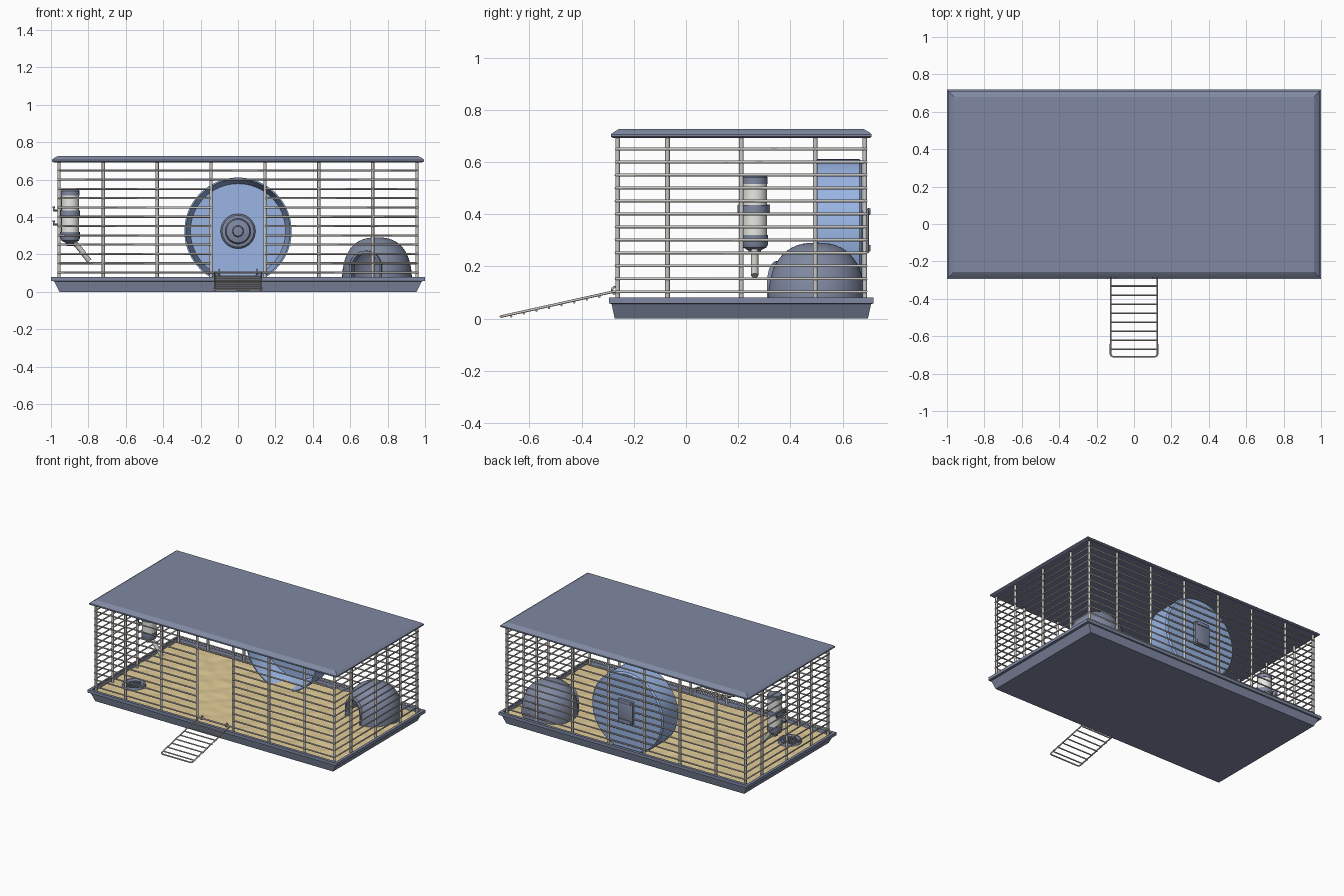
import bpy, bmesh, math, random
from mathutils import Matrix, Vector, noise

if "Cube" in bpy.data.objects:
    bpy.data.objects.remove(bpy.data.objects["Cube"])
random.seed(4)
CY = 0.212          # middle of the cage in depth
FLOOR = 0.06        # bedding height


def material(name, rgb):
    m = bpy.data.materials.new(name)
    m.use_nodes = True
    m.diffuse_color = (*rgb, 1)
    m.node_tree.nodes["Principled BSDF"].inputs["Base Color"].default_value = (*rgb, 1)
    return m


SLATE = material("slate_plastic", (0.215, 0.25, 0.36))
BLUE = material("blue_plastic", (0.32, 0.46, 0.77))
METAL = material("wire_metal", (0.60, 0.58, 0.55))
CLEAR = material("pale_bottle", (0.80, 0.80, 0.77))
STRAW = material("straw_bedding", (0.76, 0.60, 0.31))


def add(name, bm, mat, matrix=Matrix(), smooth=35):
    bmesh.ops.recalc_face_normals(bm, faces=bm.faces)
    me = bpy.data.meshes.new(name)
    bm.to_mesh(me)
    bm.free()
    return link(name, me, mat, matrix, smooth)


def link(name, me, mat, matrix=Matrix(), smooth=35):
    me.materials.clear()
    me.materials.append(mat)
    me.transform(matrix)
    me.shade_smooth()
    me.set_sharp_from_angle(angle=math.radians(smooth))
    ob = bpy.data.objects.new(name, me)
    bpy.context.collection.objects.link(ob)
    return ob


def rect_loft(name, rings, mat):
    """Stack of rectangles (half x, half y, z), capped at both ends."""
    bm = bmesh.new()
    loops = [[bm.verts.new((sx * hx, CY + sy * hy, z))
              for sx, sy in ((-1, -1), (1, -1), (1, 1), (-1, 1))] for hx, hy, z in rings]
    for a, b in zip(loops, loops[1:]):
        for i in range(4):
            j = (i + 1) % 4
            bm.faces.new((a[i], a[j], b[j], b[i]))
    bm.faces.new(loops[0])
    bm.faces.new(loops[-1])
    return add(name, bm, mat, smooth=20)


def lathe(name, profile, mat, matrix, steps=40):
    """Spin a (radius, height) profile about the local z axis."""
    bm = bmesh.new()
    vs = [bm.verts.new((r, 0, z)) for r, z in profile]
    es = [bm.edges.new(p) for p in zip(vs, vs[1:])]
    bmesh.ops.spin(bm, geom=vs + es, axis=(0, 0, 1), cent=(0, 0, 0),
                   angle=math.tau, steps=steps, use_duplicate=False)
    bmesh.ops.remove_doubles(bm, verts=bm.verts, dist=1e-5)
    return add(name, bm, mat, matrix)


def box(name, center, size, mat, bevel):
    bm = bmesh.new()
    bmesh.ops.create_cube(bm, size=1)
    bmesh.ops.scale(bm, vec=size, verts=bm.verts)
    bmesh.ops.bevel(bm, geom=bm.edges[:], offset=bevel, segments=2, affect='EDGES', profile=0.5)
    return add(name, bm, mat, Matrix.Translation(center))


def wires(name, paths, radius, mat, cyclic=False):
    """Round wires along several point lists, as one mesh."""
    cu = bpy.data.curves.new(name, 'CURVE')
    cu.dimensions = '3D'
    cu.bevel_depth = radius
    cu.bevel_resolution = 2
    cu.use_fill_caps = True
    for path in paths:
        sp = cu.splines.new('POLY')
        sp.points.add(len(path) - 1)
        for p, co in zip(sp.points, path):
            p.co = (*co, 1)
        sp.use_cyclic_u = cyclic
    tmp = bpy.data.objects.new(name + "_curve", cu)
    bpy.context.collection.objects.link(tmp)
    bpy.context.view_layer.update()
    me = bpy.data.meshes.new_from_object(tmp.evaluated_get(bpy.context.evaluated_depsgraph_get()))
    bpy.data.objects.remove(tmp)
    return link(name, me, mat, smooth=60)


# Tray, bedding and lid
rect_loft("tray", [(0.955, 0.485, 0), (0.983, 0.497, 0.056), (1, 0.507, 0.058), (1, 0.507, 0.08),
                   (0.98, 0.487, 0.08), (0.965, 0.475, 0.02)], SLATE)
rect_loft("lid", [(0.985, 0.492, 0.692), (0.994, 0.499, 0.697), (0.994, 0.499, 0.706),
                  (0.985, 0.49, 0.714), (0.962, 0.468, 0.727)], SLATE)
bm = bmesh.new()
bmesh.ops.create_grid(bm, x_segments=120, y_segments=60, size=1)
for v in bm.verts:
    v.co.x *= 0.974
    v.co.y = CY + v.co.y * 0.482
    v.co.z = FLOOR + 0.007 * noise.noise(v.co * 13)
add("bedding", bm, STRAW)

# Cage wires: posts, and rails that leave a doorway in the front
X, Y0, Y1, DOOR = 0.957, -0.262, 0.685, 0.144
post_x = [-X] + [-0.72 + 0.288 * i for i in range(6)] + [X]
posts = [(x, y) for x in post_x for y in (Y0, Y1)]
posts += [(s * X, CY + d) for s in (-1, 1) for d in (-0.283, 0, 0.283)]
wires("cage_posts", [[(x, y, 0.05), (x, y, 0.7)] for x, y in posts], 0.0088, METAL)
RX, RY0, RY1 = X + 0.006, Y0 - 0.006, Y1 + 0.006
closed, broken = [], []
for i in range(12):
    z = 0.103 + 0.0497 * i
    corners = [(RX, RY0, z), (RX, RY1, z), (-RX, RY1, z), (-RX, RY0, z)]
    if 0.12 < z < 0.57:
        broken.append([(DOOR, RY0, z)] + corners + [(-DOOR, RY0, z)])
    else:
        closed.append(corners)
wires("cage_rails", closed, 0.0055, METAL, cyclic=True)
wires("doorway_rails", broken, 0.0055, METAL)

# Lowered door that serves as a ramp
top, end = Vector((0, -0.275, 0.104)), Vector((0, -0.709, 0.008))


def on_ramp(x, t, drop=0.0):
    return top.lerp(end, t) + Vector((x, 0, -drop))


W = 0.125
wires("ramp_frame", [[on_ramp(-W, 0), on_ramp(-W, 0.97), on_ramp(-W + 0.004, 0.99),
                      on_ramp(-W + 0.013, 1), on_ramp(W - 0.013, 1), on_ramp(W - 0.004, 0.99),
                      on_ramp(W, 0.97), on_ramp(W, 0)]], 0.005, METAL, cyclic=True)
wires("ramp_rungs", [[on_ramp(-W, 0.02 + i / 9, 0.008), on_ramp(W, 0.02 + i / 9, 0.008)]
                     for i in range(1, 9)], 0.0045, METAL)
ring = [(0.012 * math.cos(a), 0.013 * math.sin(a)) for a in [math.tau * k / 10 for k in range(10)]]
wires("ramp_hinges", [[(x, RY0 - 0.004 + c, 0.108 + s) for c, s in ring] for x in (-0.1, 0.1)],
      0.004, METAL, cyclic=True)

# Exercise wheel with hub and rear bracket (local z points to the front)
wheel_at = Matrix.Translation((0, 0.675, 0.324)) @ Matrix.Rotation(math.pi / 2, 4, 'X')
lathe("exercise_wheel", [(0, 0), (0.277, 0), (0.287, 0.01), (0.287, 0.175), (0.279, 0.175),
                         (0.254, 0.02), (0, 0.02)], BLUE, wheel_at, 64)
lathe("wheel_hub", [(0.093, 0.018), (0.093, 0.032), (0.085, 0.04), (0.068, 0.043), (0.062, 0.062),
                    (0.03, 0.068), (0.026, 0.08), (0, 0.082)], SLATE, wheel_at)
box("wheel_bracket", (0, 0.688, 0.335), (0.12, 0.026, 0.17), SLATE, 0.006)
for z in (0.27, 0.41):
    box("bracket_hook", (0, 0.7, z), (0.1, 0.014, 0.026), SLATE, 0.004)

# Domed house with an arched doorway, turned a little to one side
house_at = Matrix.Translation((0.743, 0.5, 0)) @ Matrix.Rotation(math.radians(-22), 4, 'Z')
BASE = FLOOR - 0.015


def dome(radius, peak):
    """Quarter of a rounded, steep-sided dome outline, from rim to crown."""
    arc = [math.pi / 2 * k / 14 for k in range(14)]
    return [(radius * math.cos(a) ** 0.8, BASE + (peak - BASE) * math.sin(a) ** 0.8)
            for a in arc] + [(0, peak)]


shell = dome(0.187, 0.291)
house = lathe("house_dome", shell + dome(0.175, 0.279)[::-1] + shell[:1], SLATE, house_at, 48)


def arch(half, peak):
    base = peak - half
    pts = [(half * math.cos(math.pi * k / 16), base + half * math.sin(math.pi * k / 16))
           for k in range(17)]
    return [(half, FLOOR - 0.02)] + pts + [(-half, FLOOR - 0.02)]


def prism(name, outline, y0, y1):
    bm = bmesh.new()
    face = bm.faces.new([bm.verts.new((x, y0, z)) for x, z in outline])
    ext = bmesh.ops.extrude_face_region(bm, geom=[face])["geom"]
    bmesh.ops.translate(bm, vec=(0, y1 - y0, 0),
                        verts=[g for g in ext if isinstance(g, bmesh.types.BMVert)])
    return add(name, bm, SLATE, house_at)


cutter = prism("doorway_cutter", arch(0.08, 0.208), -0.3, -0.02)
cut = house.modifiers.new("doorway", 'BOOLEAN')
cut.operation, cut.object, cut.solver = 'DIFFERENCE', cutter, 'EXACT'
bpy.context.view_layer.update()
house.data = bpy.data.meshes.new_from_object(
    house.evaluated_get(bpy.context.evaluated_depsgraph_get()))
house.modifiers.clear()
bpy.data.objects.remove(cutter)
prism("house_porch", arch(0.092, 0.22) + arch(0.08, 0.208)[::-1], -0.168, -0.12)

# Water bottle, clamp and drinking spout
bottle_at = Matrix.Translation((-0.897, 0.263, 0))
lathe("bottle_cap", [(0, 0.545), (0.046, 0.545), (0.05, 0.54), (0.05, 0.515), (0, 0.515)],
      SLATE, bottle_at)
lathe("bottle_body", [(0, 0.517), (0.048, 0.517), (0.048, 0.315), (0, 0.315)], CLEAR, bottle_at)
lathe("bottle_collar", [(0, 0.32), (0.051, 0.32), (0.051, 0.285), (0.046, 0.273), (0.025, 0.262),
                        (0.02, 0.245), (0, 0.245)], SLATE, bottle_at)
lathe("bottle_clamp", [(0.046, 0.403), (0.053, 0.403), (0.053, 0.436), (0.046, 0.436), (0.046, 0.403)],
      SLATE, bottle_at)
box("clamp_plate", (-0.952, 0.26, 0.42), (0.012, 0.125, 0.035), SLATE, 0.004)
wires("clamp_hooks", [[(-0.95, 0.263, z), (-0.985, 0.263, z), (-0.985, 0.263, z + 0.02)]
                      for z in (0.36, 0.435)], 0.006, SLATE)
wires("drinking_spout", [[(-0.885, 0.263, 0.27), (-0.86, 0.263, 0.248), (-0.795, 0.263, 0.165)]],
      0.014, METAL)

# Low food bowl with pellets
bowl_at = Matrix.Translation((-0.81, -0.035, FLOOR))
lathe("food_bowl", [(0, -0.01), (0.082, -0.01), (0.075, 0.02), (0.066, 0.02), (0.058, 0.006), (0, 0.006)],
      SLATE, bowl_at, 32)
bm = bmesh.new()
for _ in range(28):
    a, r = random.uniform(0, math.tau), 0.05 * math.sqrt(random.random())
    bmesh.ops.create_icosphere(bm, subdivisions=1, radius=0.01,
                               matrix=Matrix.Translation((r * math.cos(a), r * math.sin(a), 0.01)))
add("food_pellets", bm, SLATE, bowl_at)
